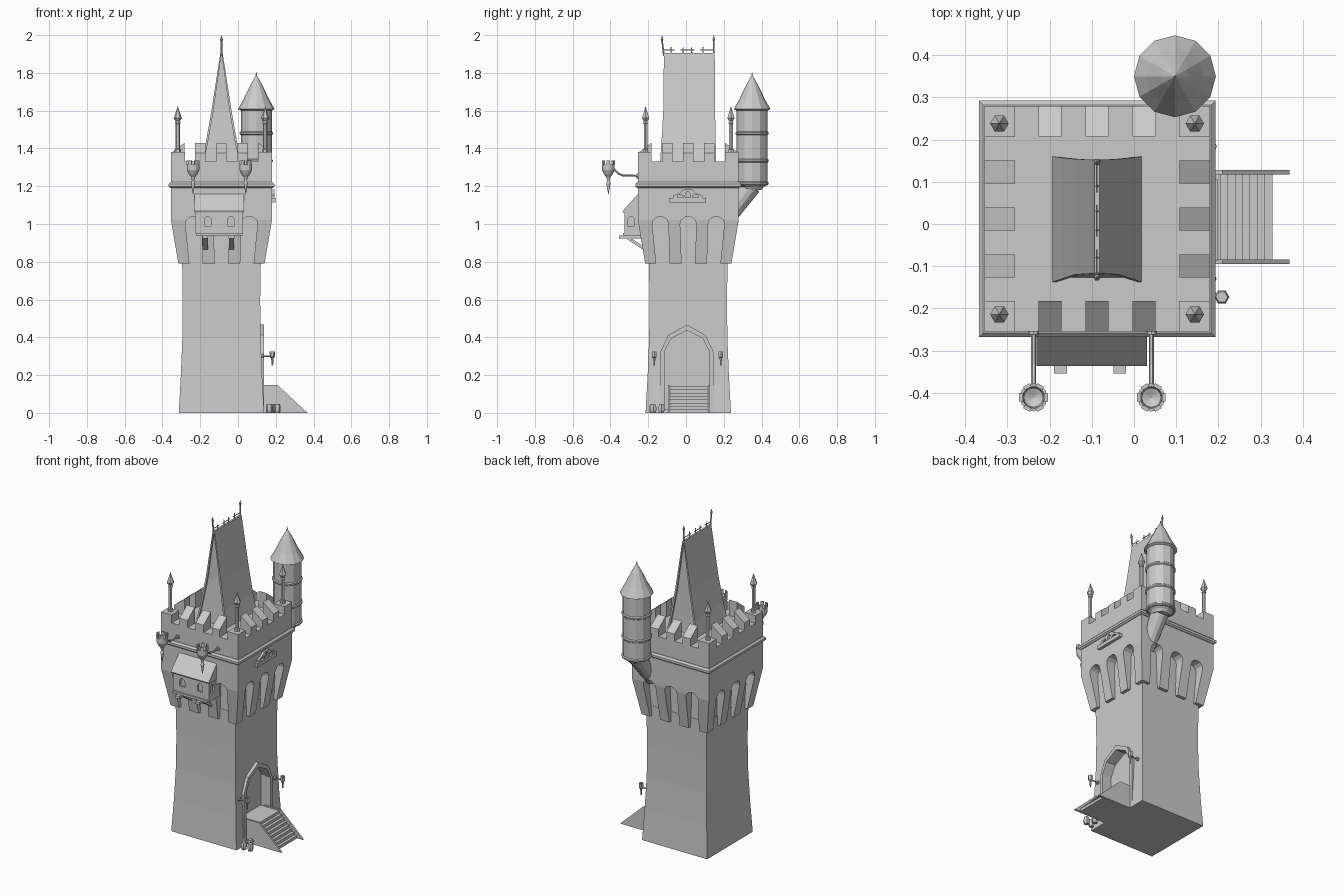
import bpy, bmesh, math
from mathutils import Vector, Matrix

if "Cube" in bpy.data.objects:
    bpy.data.objects.remove(bpy.data.objects["Cube"])

CX, CY = -0.0875, 0.012          # tower axis


def loft(name, rings):
    """Skin equal-sized rings of points and cap both ends."""
    bm = bmesh.new()
    vs = [[bm.verts.new(p) for p in r] for r in rings]
    n = len(rings[0])
    for a, b in zip(vs, vs[1:]):
        for i in range(n):
            bm.faces.new((a[i], a[(i + 1) % n], b[(i + 1) % n], b[i]))
    bm.faces.new(vs[0])
    bm.faces.new(vs[-1])
    bmesh.ops.recalc_face_normals(bm, faces=bm.faces)
    me = bpy.data.meshes.new(name)
    bm.to_mesh(me)
    bm.free()
    ob = bpy.data.objects.new(name, me)
    bpy.context.collection.objects.link(ob)
    return ob


def box(name, x0, x1, y0, y1, z0, z1):
    return loft(name, [[(x0, y0, z), (x1, y0, z), (x1, y1, z), (x0, y1, z)] for z in (z0, z1)])


def lathe(name, prof, n, x, y, z=0):
    return loft(name, [[(x + r * math.cos(2 * math.pi * i / n), y + r * math.sin(2 * math.pi * i / n), z + h)
                        for i in range(n)] for r, h in prof])


def rod(name, p, q, r0, r1, n=8):
    p, q = Vector(p), Vector(q)
    rot = (q - p).to_track_quat('Z', 'Y')
    return loft(name, [[c + rot @ Vector((r * math.cos(2 * math.pi * i / n), r * math.sin(2 * math.pi * i / n), 0))
                        for i in range(n)] for c, r in ((p, r0), (q, r1))])


def square_loft(name, prof):
    return loft(name, [[(CX + sx * h, CY + sy * h, z) for sx, sy in ((-1, -1), (1, -1), (1, 1), (-1, 1))]
                       for h, z in prof])


def side(k, u, d, z):
    """Point on tower side k (0 front, 1 right, 2 back, 3 left): u along wall, d outwards."""
    return Matrix.Translation((CX, CY, 0)) @ Matrix.Rotation(k * math.pi / 2, 4, 'Z') @ Vector((u, -d, z))


def prism(name, k, pts, d0, d1):
    return loft(name, [[side(k, u, d, z) for u, z in pts] for d in (d0, d1)])


def round_arch(u, w, z0, zs, h, n=6):
    return [(u - w, z0), (u + w, z0)] + [(u + w * math.cos(math.pi * i / n), zs + h * math.sin(math.pi * i / n))
                                         for i in range(n + 1)]


def pointed(w, z0, zs, za):
    return [(w, z0), (w, zs), (.7 * w, zs + .62 * (za - zs)), (0, za),
            (-.7 * w, zs + .62 * (za - zs)), (-w, zs), (-w, z0)]


def join(objs, name):
    bpy.ops.object.select_all(action='DESELECT')
    for o in objs:
        o.select_set(True)
    bpy.context.view_layer.objects.active = objs[0]
    if len(objs) > 1:
        bpy.ops.object.join()
    objs[0].name = name
    return objs[0]


def cut(ob, cutters):
    c = join(cutters, "cutter")
    c.hide_render = True
    m = ob.modifiers.new("cut", 'BOOLEAN')
    m.operation, m.solver, m.object = 'DIFFERENCE', 'EXACT', c
    bpy.ops.object.select_all(action='DESELECT')
    bpy.context.view_layer.objects.active = ob
    ob.select_set(True)
    bpy.ops.object.modifier_apply(modifier=m.name)
    bpy.data.objects.remove(c)


# Shaft with door recess
shaft = square_loft("shaft", [(.226, 0), (.215, .2), (.207, .4), (.205, .6), (.209, .85)])
cut(shaft, [prism("door_cut", 1, [(u - .007, z) for u, z in pointed(.12, .02, .33, .437)], .16, .3)])

# Flared head with arched slots between piers
head = square_loft("tower_head", [(.228, .79), (.267, 1.02), (.267, 1.33)])
slots = []
for k in range(4):
    for s in (-1, 0, 1):
        arch = round_arch(s * .148, .043, 1.0, 1.0, .04)
        slots.append(prism("slot", k, [(s * .132 - .034, .75), (s * .132 + .034, .75)] + arch[2:], .207, .4))
cut(head, slots)
square_loft("moulding", [(.27, 1.19), (.28, 1.198), (.28, 1.212), (.27, 1.222)])

# Battlements: sloped merlons and corner blocks with spear poles
for k in range(4):
    for u in (-.1115, 0, .1115):
        loft("merlon", [[side(k, u + w, d, z) for d, z in ((.267, 1.32), (.267, 1.375), (.195, 1.43), (.195, 1.32))]
                        for w in (-.0275, .0275)])
    c = side(k, .2305, .2305, 0)
    box("corner_block", c.x - .0365, c.x + .0365, c.y - .0365, c.y + .0365, 1.32, 1.38)
    p = side(k, .2315, .226, 0)
    p.x, p.y = CX + math.copysign(.2315, p.x - CX), CY + math.copysign(.226, p.y - CY)
    lathe("spear_pole", [(.016, 1.37), (.016, 1.395), (.011, 1.4), (.011, 1.53), (.015, 1.533), (.012, 1.545),
                         (.022, 1.56), (.006, 1.605), (.0004, 1.625)], 6, p.x, p.y)

# Steep gable roof: two slabs and a recessed core
levels = [(1.33, .105, -.137, .16), (1.43, .083, -.13, .157), (1.6, .053, -.12, .154), (1.905, .006, -.117, .152)]
for s in (-1, 1):
    loft("roof_slope", [[(CX + s * h, a, z), (CX + s * max(h - .011, 0), a, z),
                         (CX + s * max(h - .011, 0), b, z), (CX + s * h, b, z)] for z, h, a, b in levels])
loft("roof_core", [[(CX + sx * max(h - .006, .001), y, z) for sx, y in
                    ((-1, a + .01), (1, a + .01), (1, b - .01), (-1, b - .01))] for z, h, a, b in levels])
for y, lean in ((-.117, -.01), (.147, 0)):
    rod("ridge_spike", (CX, y, 1.89), (CX, y + lean, 1.975), .006, .004, 6)
    lathe("spike_tip", [(.003, 1.965), (.008, 1.975), (.0004, 2.0)], 6, CX, y + lean)
for y in (-.08, -.015, .03, .09):
    rod("ridge_post", (CX, y, 1.895), (CX, y, 1.938), .004, .002, 5)
for a, b in ((-.117, -.06), (-.03, .045), (.075, .147)):
    rod("ridge_rail", (CX, a, 1.921), (CX, b, 1.921), .0025, .0025, 5)

# Round corner turret on a slanted stem
TX, TY = .097, .35
lathe("turret", [(.05, 1.18), (.06, 1.195), (.082, 1.21), (.082, 1.61)], 12, TX, TY)
for z in (1.215, 1.335, 1.48):
    lathe("turret_ring", [(.081, z - .01), (.088, z - .004), (.088, z + .004), (.081, z + .01)], 12, TX, TY)
lathe("turret_roof", [(.08, 1.6), (.097, 1.608), (.068, 1.66), (.032, 1.735), (.004, 1.785), (.0004, 1.805)], 12, TX, TY)
rod("turret_stem", (.097, .345, 1.2), (.085, .215, 1.02), .052, .04, 12)

# Bay on the front with windows, roof, beams and braces
bay = box("bay", -.225, .026, -.325, -.22, .95, 1.075)
cut(bay, [prism("window", k, round_arch(u, .018, .99, 1.018, .022), d, d + .05)
          for k, u, d in ((0, -.0725, .325), (0, .0505, .325), (1, -.302, .102), (3, .302, .126))])
loft("bay_roof", [[(x, y, z) for y, z in ((-.24, 1.175), (-.336, 1.068), (-.333, 1.06), (-.24, 1.06))]
                  for x in (-.231, .031)])
box("bay_floor", -.222, .023, -.334, -.2, .938, .952)
for x in (-.174, -.034):
    box("bay_beam", x - .015, x + .015, -.354, -.2, .922, .938)
    loft("bay_brace", [[(xx, y, z) for y, z in ((-.318, .925), (-.292, .925), (-.2, .865), (-.2, .845))]
                       for xx in (x - .014, x + .014)])

# Hanging fire bowls on wall arms
for x in (-.238, .041):
    y = -.411
    lathe("fire_bowl", [(.0004, 1.155), (.011, 1.215), (.006, 1.23), (.012, 1.25), (.022, 1.262), (.03, 1.278),
                        (.033, 1.285), (.033, 1.315), (.026, 1.315), (.023, 1.285), (.0004, 1.275)], 12, x, y)
    for i in range(6):
        a = i * math.pi / 3
        t = box("bowl_tooth", .025, .034, -.009, .009, 1.312, 1.336)
        t.matrix_world = Matrix.Translation((x, y, 0)) @ Matrix.Rotation(a, 4, 'Z')
    path = [(x, -.383, 1.292), (x, -.36, 1.268), (x, -.335, 1.257), (x, -.25, 1.255)]
    for p, q in zip(path, path[1:]):
        rod("bowl_arm", p, q, .006, .006, 6)
    rod("arm_plate", (x, -.262, 1.255), (x, -.25, 1.255), .013, .013, 8)

# Ornament with small arches on the right wall
sill = prism("ornament_sill", 1, [(-.1, 1.115), (.095, 1.115), (.095, 1.138), (-.1, 1.138)], .26, .285)
crest = prism("ornament_crest", 1, [(-.08, 1.135), (.075, 1.135), (.075, 1.15), (.04, 1.165), (.02, 1.182),
                                    (-.025, 1.182), (-.045, 1.165), (-.08, 1.15)], .26, .28)
cut(crest, [prism("hole", 1, round_arch(u, .015, 1.139, 1.147, h, 5), .269, .3)
            for u, h in ((-.043, .008), (-.0025, .025), (.038, .008))])

# Door surround
outer, inner = pointed(.142, 0, .32, .467), pointed(.119, 0, .325, .437)
prism("door_frame", 1, [(u - .007, z) for u, z in outer + inner[::-1]], .19, .226)

# Staircase with sloping side walls
steps = [(.03, 0), (.03, .14), (.205, .14)]
N = 8
for i in range(N):
    x = .205 + .123 * i / (N - 1)
    steps += [(x, .14 * (N - i) / N), (x, .14 * (N - 1 - i) / N)]
steps = steps[:2] + steps[3:]
loft("stairs", [[(x, y, z) for x, z in steps] for y in (-.086, .118)])
for y in (-.095, .117):
    loft("stair_wall", [[(x, yy, z) for x, z in ((.1, 0), (.368, 0), (.21, .147), (.1, .147))]
                        for yy in (y, y + .011)])

# Wall torches beside the door
for y in (-.168, .184):
    rod("torch_arm", (.11, y, .3), (.182, y, .3), .004, .004, 6)
    rod("torch_plate", (.11, y, .3), (.134, y, .3), .011, .011, 6)
    lathe("torch", [(.004, .252), (.007, .29), (.013, .295), (.015, .325), (.009, .325), (.008, .31)], 6, .182, y)

# Barrels at the foot of the stairs
for x, y in ((.208, -.173), (.166, -.178), (.178, -.13)):
    lathe("barrel", [(.013, 0), (.018, .012), (.018, .032), (.014, .046)], 6, x, y)
